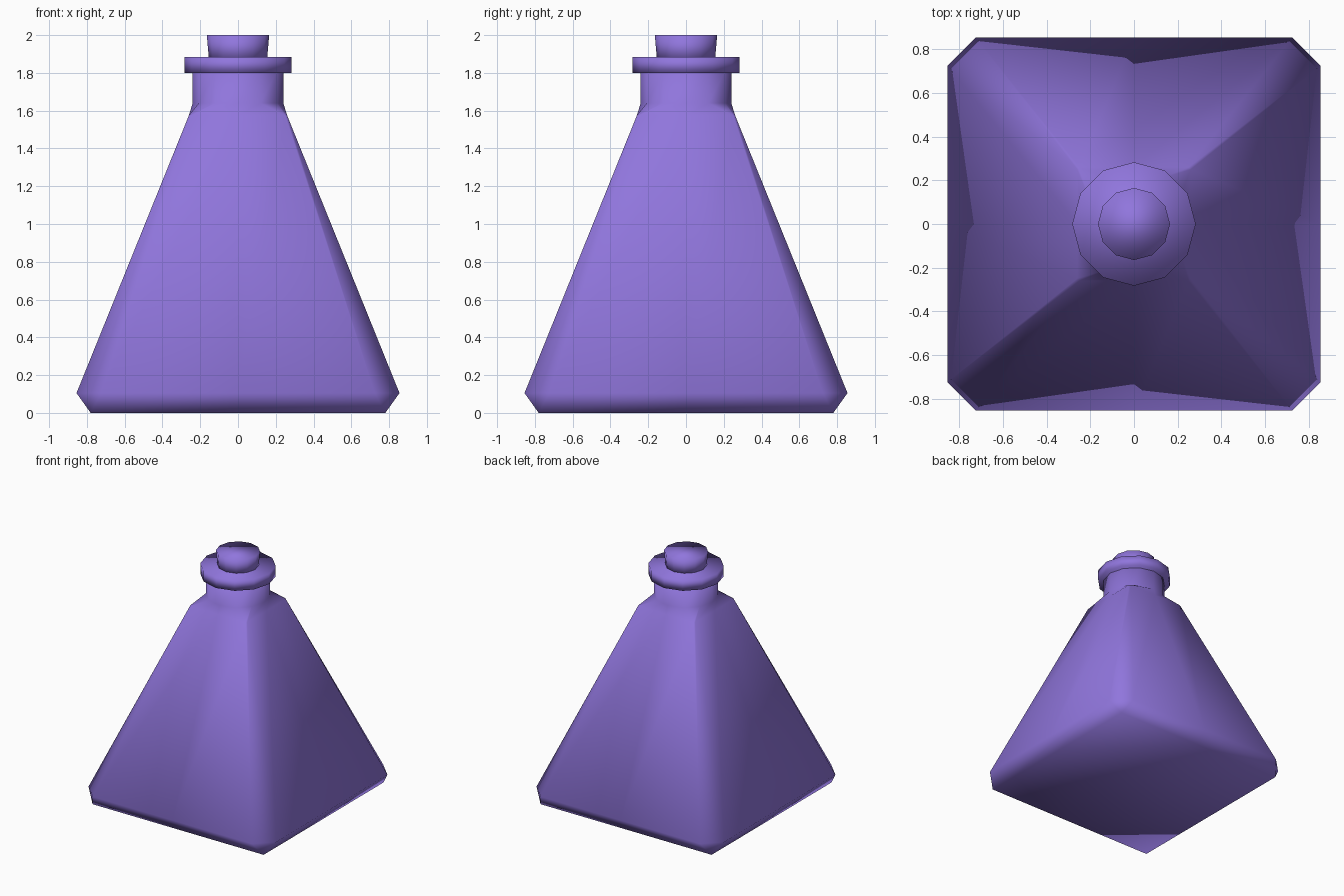
import bpy, bmesh
from math import cos, sin, pi

if "Cube" in bpy.data.objects:
    bpy.data.objects.remove(bpy.data.objects["Cube"])

glass = bpy.data.materials.new("purple")
glass.diffuse_color = (0.28, 0.18, 0.72, 1)
glass.use_nodes = True
glass.node_tree.nodes["Principled BSDF"].inputs["Base Color"].default_value = glass.diffuse_color


def round_ring(r, z):
    return [(r * cos(i * pi / 6), r * sin(i * pi / 6), z) for i in range(12)]


def square_ring(h, c, z):
    # square with cut corners and a point at the middle of each side
    pts, x = [], [(h, 0), (h, c), (c, h)]
    for _ in range(4):
        pts += [(a, b, z) for a, b in x]
        x = [(-b, a) for a, b in x]
    return pts


def loft(name, rings):
    # skin 12-point rings and cap both ends, smooth shaded
    bm = bmesh.new()
    loops = [[bm.verts.new(p) for p in r] for r in rings]
    for a, b in zip(loops, loops[1:]):
        for i in range(12):
            j = (i + 1) % 12
            bm.faces.new((a[i], a[j], b[j], b[i]))
    bm.faces.new(loops[0][::-1])
    bm.faces.new(loops[-1])
    bmesh.ops.remove_doubles(bm, verts=bm.verts, dist=0.0005)
    bmesh.ops.recalc_face_normals(bm, faces=bm.faces)
    for f in bm.faces:
        f.smooth = True
    me = bpy.data.meshes.new(name)
    bm.to_mesh(me)
    bm.free()
    me.materials.append(glass)
    ob = bpy.data.objects.new(name, me)
    bpy.context.collection.objects.link(ob)
    return ob


# Pyramid body flowing into the round neck
loft("bottle_body", [
    square_ring(0.78, 0.78, 0),
    square_ring(0.855, 0.725, 0.105),
    square_ring(0.26, 0.25, 1.575),
    round_ring(0.24, 1.64),
    round_ring(0.24, 1.81),
])

# Lip around the mouth
loft("lip", [round_ring(0.283, 1.80), round_ring(0.283, 1.885)])

# Tapered stopper
loft("stopper", [round_ring(0.153, 1.86), round_ring(0.165, 2.0)])
